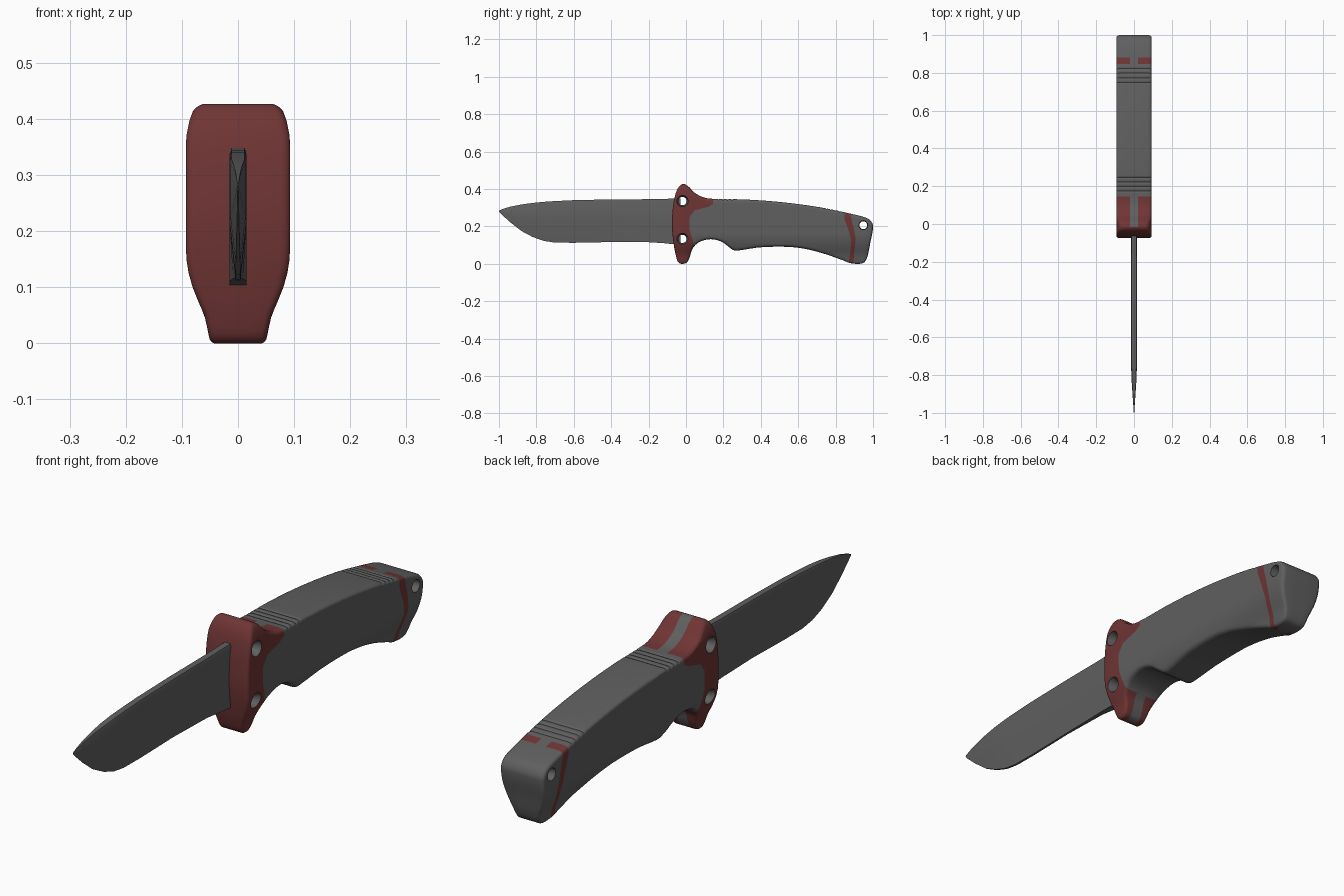
import bpy, bmesh, math
from mathutils import Vector

if "Cube" in bpy.data.objects:
    bpy.data.objects.remove(bpy.data.objects["Cube"])


def material(name, rgb):
    m = bpy.data.materials.new(name)
    m.diffuse_color = (*rgb, 1)
    m.use_nodes = True
    m.node_tree.nodes["Principled BSDF"].inputs["Base Color"].default_value = m.diffuse_color
    return m


GREY = material("dark_grey", (0.115, 0.115, 0.115))
RED = material("dark_red", (0.16, 0.035, 0.035))


def make_object(name, bm, mats=()):
    bmesh.ops.recalc_face_normals(bm, faces=bm.faces)
    me = bpy.data.meshes.new(name)
    bm.to_mesh(me)
    bm.free()
    for m in mats:
        me.materials.append(m)
    ob = bpy.data.objects.new(name, me)
    bpy.context.collection.objects.link(ob)
    return ob


def loft(bm, rings):
    vs = [[bm.verts.new(p) for p in r] for r in rings]
    n = len(vs[0])
    for a, b in zip(vs, vs[1:]):
        for i in range(n):
            bm.faces.new((a[i], a[(i + 1) % n], b[(i + 1) % n], b[i]))
    bm.faces.new(vs[0])
    bm.faces.new(vs[-1])


def smooth(ob, deg):
    bpy.ops.object.select_all(action='DESELECT')
    ob.select_set(True)
    bpy.context.view_layer.objects.active = ob
    bpy.ops.object.shade_smooth_by_angle(angle=math.radians(deg))


def smooth_outline(pts, step):
    """Closed rounded curve through the points, evenly sampled."""
    p = [Vector(q) for q in pts]
    n = len(p)
    tan = [(p[(i + 1) % n] - p[i - 1]).normalized() for i in range(n)]
    out = []
    for i in range(n):
        a, b = p[i], p[(i + 1) % n]
        ln = (b - a).length
        k = max(2, round(ln / step))
        for j in range(k):
            t = j / k
            out.append(a * (2*t**3 - 3*t**2 + 1) + b * (3*t**2 - 2*t**3)
                       + tan[i] * ln * (t**3 - 2*t**2 + t)
                       + tan[(i + 1) % n] * ln * (t**3 - t**2))
    return out


def lerp_table(table, z):
    for (a, u), (b, v) in zip(table, table[1:]):
        if z <= b:
            t = max(0, (z - a) / (b - a))
            return u + (v - u) * t
    return table[-1][1]


def cut(bm, co, no, faces=None):
    faces = list(bm.faces) if faces is None else faces
    es = {e for f in faces for e in f.edges}
    vs = {v for f in faces for v in f.verts}
    bmesh.ops.bisect_plane(bm, geom=list(vs) + list(es) + faces,
                           plane_co=co, plane_no=no, dist=1e-5)


def inside(poly, y, z):
    hit = False
    for (y1, z1), (y2, z2) in zip(poly, poly[1:] + poly[:1]):
        if (z1 > z) != (z2 > z) and y < y1 + (z - z1) / (z2 - z1) * (y2 - y1):
            hit = not hit
    return hit


# blade: sections of (y, spine height, edge height)
bm = bmesh.new()
rows = [(-1, .284, .277), (-.98, .293, .258), (-.94, .305, .222), (-.88, .317, .175),
        (-.82, .325, .143), (-.76, .331, .122), (-.7, .335, .113), (-.6, .34, .112),
        (-.4, .344, .116), (-.2, .345, .115), (-.12, .347, .11), (-.03, .349, .1)]
rings = []
for y, top, bot in rows:
    t = 0.015 * min(1, 0.08 + (y + 1) / 0.22)
    e = t * (0.3 if y < -.3 else 0.6 if y < -.15 else 1)
    h = top - bot
    half = [(t * .8, top), (t, top - .04 * h), (t, bot + .45 * h), (e, bot)]
    rings.append([(x, y, z) for x, z in half] + [(-x, y, z) for x, z in reversed(half)])
loft(bm, rings)
smooth(make_object("blade", bm, [GREY]), 30)

# handle and guard: side outline (y, z)
outline = [(-.075, .2), (-.072, .28), (-.062, .35), (-.045, .4), (-.02, .426), (.008, .417),
           (.05, .377), (.1, .353), (.15, .347), (.3, .344), (.45, .335), (.6, .319),
           (.75, .296), (.87, .27), (.95, .25), (.985, .232), (1, .2), (.985, .11),
           (.967, .03), (.945, .003), (.88, .003), (.84, .018), (.75, .05), (.65, .077),
           (.55, .09), (.4, .088), (.3, .074), (.26, .071), (.235, .085), (.19, .118),
           (.13, .131), (.07, .115), (.035, .08), (.018, .03), (0, .004), (-.035, .003),
           (-.052, .035), (-.068, .12)]
pts = smooth_outline(outline, 0.006)
for p in pts:  # thumb grooves on the spine
    if p.y > .2 and (.17 < p.x < .25 or .74 < p.x < .83):
        p.y -= 0.003 * (math.sin(p.x * math.tau / .024) > .3)

W, RX, RI = 0.093, 0.018, 0.012
n = len(pts)
nrm = []
for i in range(n):  # outline runs clockwise, so this points inward
    d = (pts[(i + 2) % n] - pts[i - 2]).normalized()
    nrm.append(Vector((d.y, -d.x)))
layers = []
for k in range(5):
    a = k / 4 * math.pi / 2
    layers.append((-W + RX * (1 - math.cos(a)), RI * (1 - math.sin(a))))
layers += [(-x, d) for x, d in reversed(layers)]
bm = bmesh.new()
loft(bm, [[(x, p.x + m.x * d, p.y + m.y * d) for p, m in zip(pts, nrm)] for x, d in layers])

# divide the flat sides, then narrow them toward the bottom and the guard top
for i in range(1, 28):
    cut(bm, (0, 0, i * .0153), (0, 0, 1))
for i in range(1, 20):
    cut(bm, (0, i * .05, 0), (0, 1, 0))
width = [(0, .05), (.02, .053), (.05, .06), (.075, .071), (.1, .081), (.125, .088),
         (.15, .092), (.19, .093), (.34, .093), (.37, .092), (.395, .087), (.412, .081), (.43, .07)]
for v in bm.verts:
    v.co.x *= lerp_table(width, v.co.z) / W

# red zones, cut along their side outlines
zones = [[(-.1, -.05), (.045, -.05), (.045, .09), (.035, .13), (.02, .18), (.02, .25),
          (.045, .285), (.12, .305), (.145, .32), (.152, .45), (-.1, .45)],
         [(.847, .4), (.847, .24), (.872, .17), (.884, .12), (.877, .05), (.86, -.05),
          (.888, -.05), (.9, .06), (.907, .13), (.897, .19), (.881, .25), (.881, .4)]]
for poly in zones:
    for (y1, z1), (y2, z2) in zip(poly, poly[1:] + poly[:1]):
        near = []
        for f in bm.faces:
            ys = [v.co.y for v in f.verts]
            zs = [v.co.z for v in f.verts]
            if (min(ys) <= max(y1, y2) and max(ys) >= min(y1, y2)
                    and min(zs) <= max(z1, z2) and max(zs) >= min(z1, z2)):
                near.append(f)
        if near:
            cut(bm, (0, y1, z1), (0, z2 - z1, y1 - y2), near)
TANG = 0.022
for x in (-TANG, TANG):
    cut(bm, (x, 0, 0), (1, 0, 0))
cut(bm, (0, -.015, 0), (0, 1, 0))
for f in bm.faces:
    c = f.calc_center_median()
    tang = abs(c.x) < TANG and c.y > -.015
    f.material_index = int(not tang and any(inside(z, c.y, c.z) for z in zones))
handle = make_object("handle_and_guard", bm, [GREY, RED])

# countersunk through holes
for y, z, r, rim in [(-.019, .335, .022, .03), (-.019, .133, .022, .03), (.948, .206, .021, .024)]:
    bm = bmesh.new()
    loft(bm, [[(x, y + q * math.cos(i * math.tau / 24), z + q * math.sin(i * math.tau / 24))
               for i in range(24)]
              for x, q in [(-.12, rim), (-.085, rim), (-.07, r), (.07, r), (.085, rim), (.12, rim)]])
    cutter = make_object("hole_cutter", bm, [GREY])
    cutter.hide_render = True
    mod = handle.modifiers.new("hole", 'BOOLEAN')
    mod.operation = 'DIFFERENCE'
    mod.solver = 'EXACT'
    mod.object = cutter
    bpy.context.view_layer.objects.active = handle
    bpy.ops.object.modifier_apply(modifier=mod.name)
    bpy.data.objects.remove(cutter)
smooth(handle, 35)
